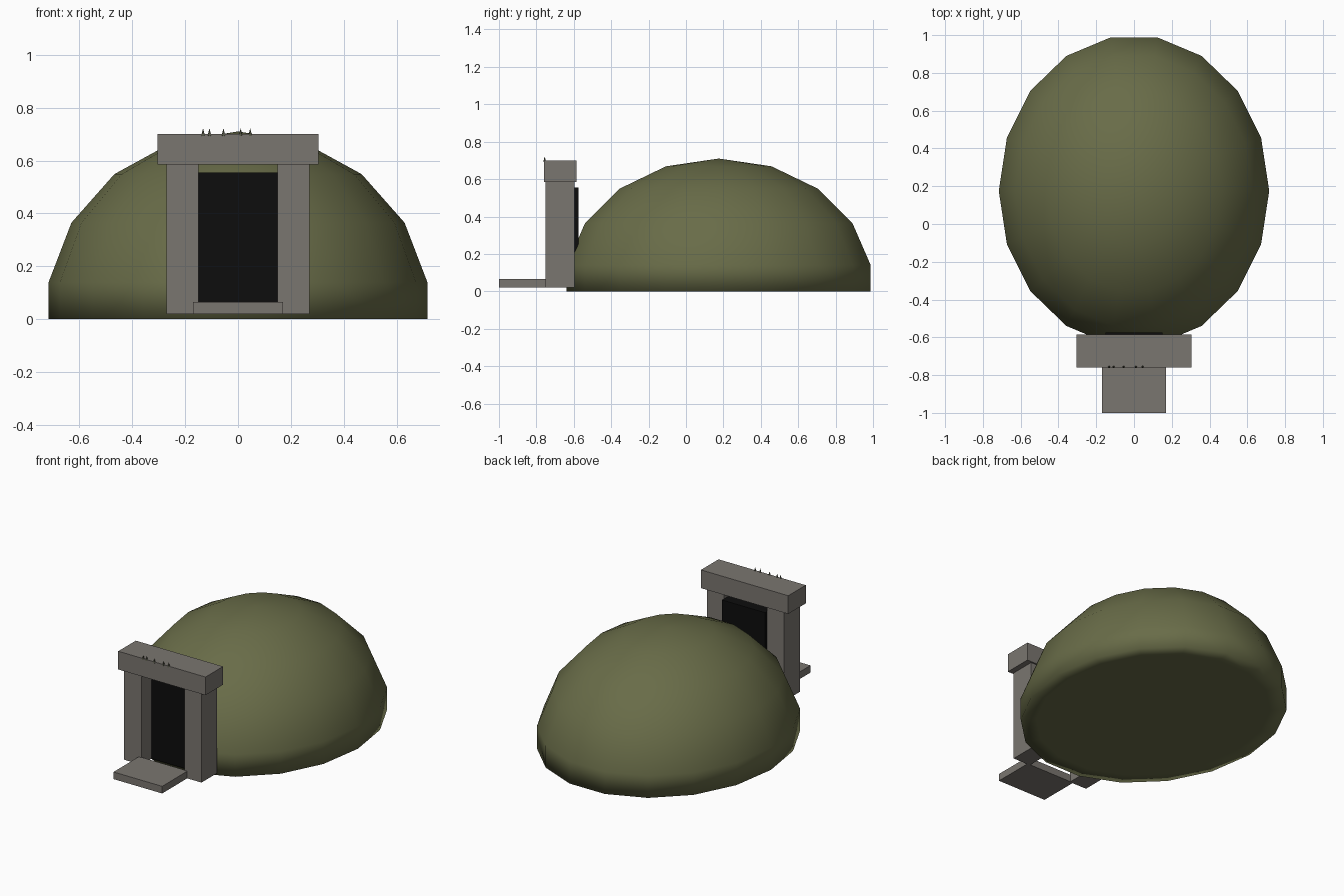
import bpy, bmesh
from mathutils import Matrix

cube = bpy.data.objects.get("Cube")
if cube:
    bpy.data.objects.remove(cube, do_unlink=True)


def material(name, rgb):
    m = bpy.data.materials.new(name)
    m.use_nodes = True
    m.diffuse_color = (*rgb, 1)
    m.node_tree.nodes["Principled BSDF"].inputs["Base Color"].default_value = (*rgb, 1)
    return m


TURF = material("turf_green", (0.14, 0.15, 0.065))
STONE = material("grey_stone", (0.195, 0.18, 0.162))
DARK = material("dark_opening", (0.004, 0.004, 0.004))
GRASS = material("dry_grass", (0.09, 0.095, 0.06))


def finish(name, bm, mat, smooth=False):
    mesh = bpy.data.meshes.new(name)
    bm.normal_update()
    bm.to_mesh(mesh)
    bm.free()
    mesh.materials.append(mat)
    for p in mesh.polygons:
        p.use_smooth = smooth
    ob = bpy.data.objects.new(name, mesh)
    bpy.context.collection.objects.link(ob)
    return ob


def box(name, mat, x, y, z):
    """Box from (min, max) pairs on each axis."""
    bm = bmesh.new()
    bmesh.ops.create_cube(bm, size=1)
    for v in bm.verts:
        for axis, (lo, hi) in enumerate((x, y, z)):
            v.co[axis] = hi if v.co[axis] > 0 else lo
    return finish(name, bm, mat)


# Earth mound: a stretched ball, flattened where it meets the ground
bm = bmesh.new()
bmesh.ops.create_uvsphere(bm, u_segments=18, v_segments=9, radius=1)
bmesh.ops.rotate(bm, verts=bm.verts, matrix=Matrix.Rotation(1.5707963, 3, "Z"))
for v in bm.verts:
    v.co.x *= 0.727
    v.co.y = v.co.y * 0.838 + 0.175
    v.co.z = max(v.co.z * 0.69 + 0.02, 0)
finish("mound", bm, TURF, smooth=True)

# Stone doorway
for side, label in ((1, "left"), (-1, "right")):
    box(label + "_pillar", STONE, sorted((side * 0.15, side * 0.27)),
        (-0.75, -0.595), (0.02, 0.585))
box("lintel", STONE, (-0.305, 0.305), (-0.76, -0.585), (0.585, 0.70))
box("doorstep", STONE, (-0.17, 0.17), (-1.0, -0.745), (0.02, 0.065))
box("door_opening", DARK, (-0.15, 0.15), (-0.6493, -0.575), (0.02, 0.555))

# Grass tufts along the lintel's front edge
for i, x in enumerate((-0.132, -0.108, -0.055, 0.01, 0.046)):
    bm = bmesh.new()
    bmesh.ops.create_cone(bm, cap_ends=True, segments=5, radius1=0.008, radius2=0,
                          depth=0.03, matrix=Matrix.Translation((x, -0.756, 0.707)))
    finish(f"grass_tuft_{i + 1}", bm, GRASS)
